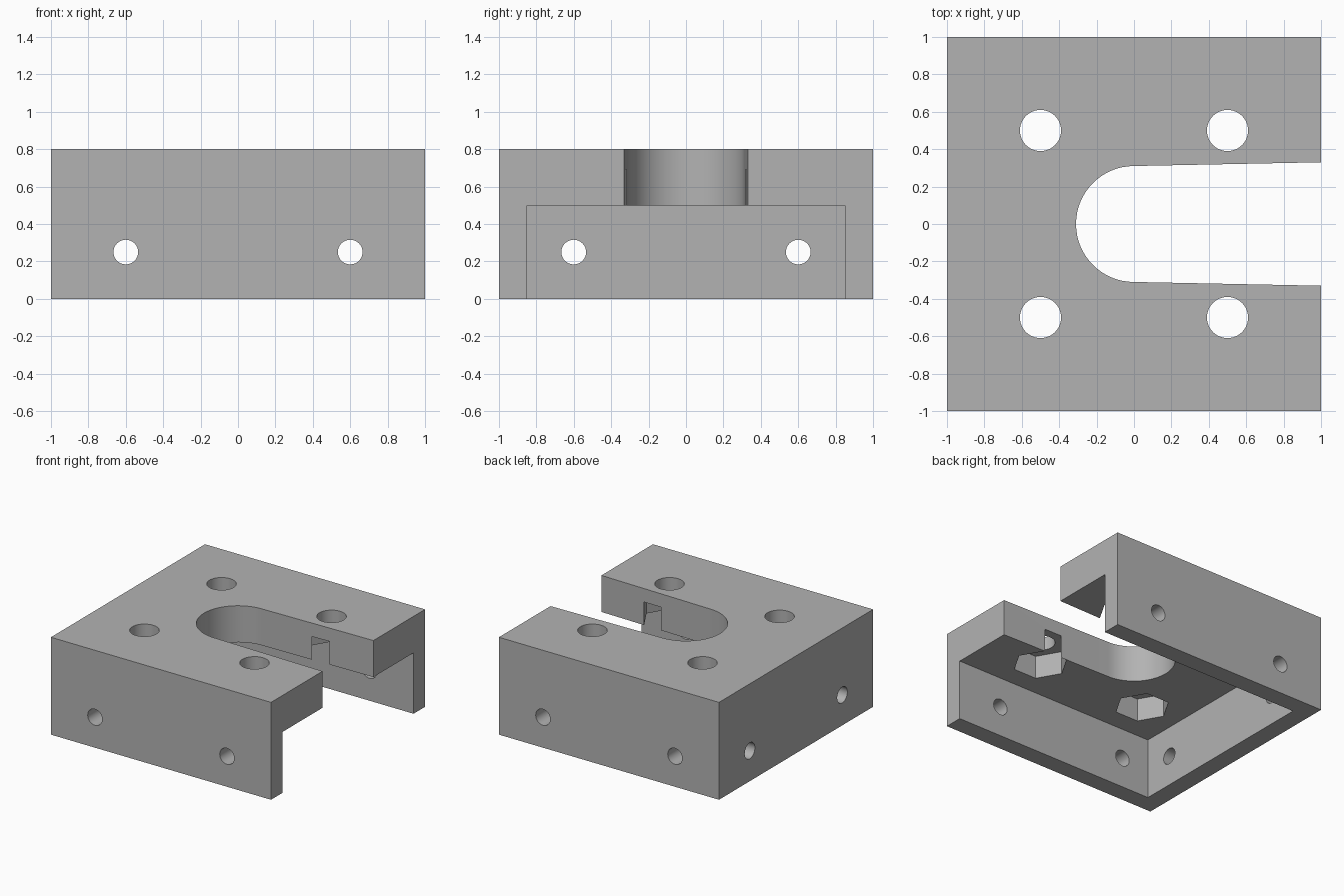
import bpy, bmesh, math
from mathutils import Matrix

old = bpy.data.objects.get("Cube")
if old:
    bpy.data.objects.remove(old, do_unlink=True)

grey = bpy.data.materials.new("plain grey")
grey.use_nodes = True
COLOUR = (0.45, 0.45, 0.45, 1)
grey.diffuse_color = COLOUR
grey.node_tree.nodes["Principled BSDF"].inputs["Base Color"].default_value = COLOUR


def prism(name, points, z0, z1, matrix=Matrix()):
    """Extrude a flat outline from z0 to z1, then place it."""
    bm = bmesh.new()
    face = bm.faces.new([bm.verts.new((x, y, z0)) for x, y in points])
    top = bmesh.ops.extrude_face_region(bm, geom=[face])["geom"]
    verts = [v for v in top if isinstance(v, bmesh.types.BMVert)]
    bmesh.ops.translate(bm, verts=verts, vec=(0, 0, z1 - z0))
    bmesh.ops.recalc_face_normals(bm, faces=bm.faces)
    bm.transform(matrix)
    mesh = bpy.data.meshes.new(name)
    bm.to_mesh(mesh)
    bm.free()
    mesh.materials.append(grey)
    obj = bpy.data.objects.new(name, mesh)
    bpy.context.scene.collection.objects.link(obj)
    return obj


def rect(x0, x1, y0, y1):
    return [(x0, y0), (x1, y0), (x1, y1), (x0, y1)]


def ring(radius, sides):
    return [(radius * math.cos(a), radius * math.sin(a))
            for a in (math.tau * i / sides for i in range(sides))]


body = prism("mounting_block", rect(-1, 1, -1, 1), 0, 0.8)

# Underside cavity, open at the +x end
cutters = [prism("cavity_cutter", rect(-0.85, 1.2, -0.85, 0.85), -0.2, 0.5)]

# Slot: round inner end, slightly flaring sides
R = 0.31
arc = [(R * math.cos(a), R * math.sin(a))
       for a in (math.pi * (0.5 + i / 32) for i in range(33))]
cutters.append(prism("slot_cutter", arc + [(1.2, -0.334), (1.2, 0.334)], 0.3, 1))

# Four bolt holes with hexagonal nut pockets below
for x in (-0.5, 0.5):
    for y in (-0.5, 0.5):
        place = Matrix.Translation((x, y, 0))
        cutters.append(prism("bolt_hole_cutter", ring(0.11, 48), 0.3, 1, place))
        cutters.append(prism("nut_pocket_cutter", ring(0.209, 6), 0.4, 0.69, place))

# Side holes: through front and back walls, and through the end wall
for s in (-0.6, 0.6):
    along_y = Matrix.Translation((s, 0, 0.25)) @ Matrix.Rotation(math.pi / 2, 4, "X")
    along_x = Matrix.Translation((0, s, 0.25)) @ Matrix.Rotation(math.pi / 2, 4, "Y")
    cutters.append(prism("wall_hole_cutter", ring(0.066, 32), 0.7, 1.2, along_y))
    cutters.append(prism("wall_hole_cutter", ring(0.066, 32), -1.2, -0.7, along_y))
    cutters.append(prism("end_hole_cutter", ring(0.066, 32), -1.2, -0.7, along_x))

# Carve the block, then drop the cutters
bpy.context.view_layer.objects.active = body
for cutter in cutters:
    cutter.hide_render = True
    mod = body.modifiers.new(cutter.name, "BOOLEAN")
    mod.operation = "DIFFERENCE"
    mod.solver = "EXACT"
    mod.object = cutter
    bpy.ops.object.modifier_apply(modifier=mod.name)
    bpy.data.objects.remove(cutter, do_unlink=True)

bpy.ops.object.select_all(action="DESELECT")
body.select_set(True)
bpy.ops.object.shade_smooth_by_angle(angle=math.radians(30))
